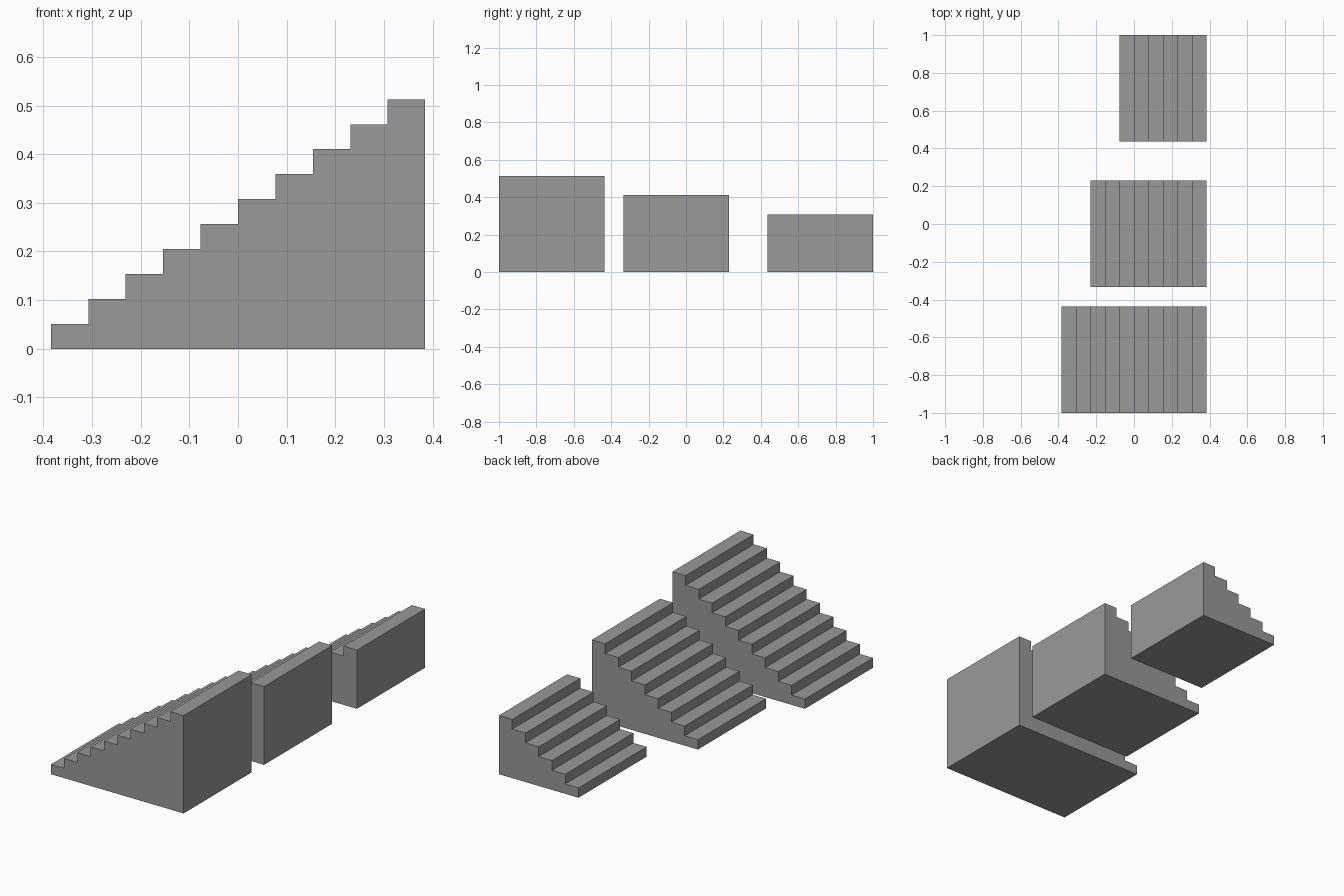
import bpy
import bmesh

if "Cube" in bpy.data.objects:
    bpy.data.objects.remove(bpy.data.objects["Cube"])

U = 2 / 39              # base unit: one riser height
RUN, RISE, WIDTH = 3 * U / 2, U, 11 * U
BACK_X = 5 * RUN        # shared tall back wall plane

grey = bpy.data.materials.new("mid grey")
grey.diffuse_color = (0.32, 0.32, 0.32, 1)
grey.use_nodes = True
grey.node_tree.nodes["Principled BSDF"].inputs["Base Color"].default_value = grey.diffuse_color


def staircase(name, steps, y0):
    """Solid flight: stepped side profile extruded along y."""
    x0 = BACK_X - steps * RUN
    profile = [(BACK_X, 0), (x0, 0)]
    for i in range(steps):
        z = (i + 1) * RISE
        profile += [(x0 + i * RUN, z), (x0 + (i + 1) * RUN, z)]

    bm = bmesh.new()
    side = bm.faces.new([bm.verts.new((x, y0, z)) for x, z in profile])
    ext = bmesh.ops.extrude_face_region(bm, geom=[side], use_keep_orig=True)
    moved = [v for v in ext["geom"] if isinstance(v, bmesh.types.BMVert)]
    bmesh.ops.translate(bm, verts=moved, vec=(0, WIDTH, 0))
    bmesh.ops.recalc_face_normals(bm, faces=bm.faces)

    mesh = bpy.data.meshes.new(name)
    bm.to_mesh(mesh)
    bm.free()
    mesh.materials.append(grey)
    bpy.context.collection.objects.link(bpy.data.objects.new(name, mesh))


# Three flights, tallest at the front
staircase("tall_staircase", 10, -1)
staircase("medium_staircase", 8, -6.5 * U)
staircase("short_staircase", 6, 1 - WIDTH)
